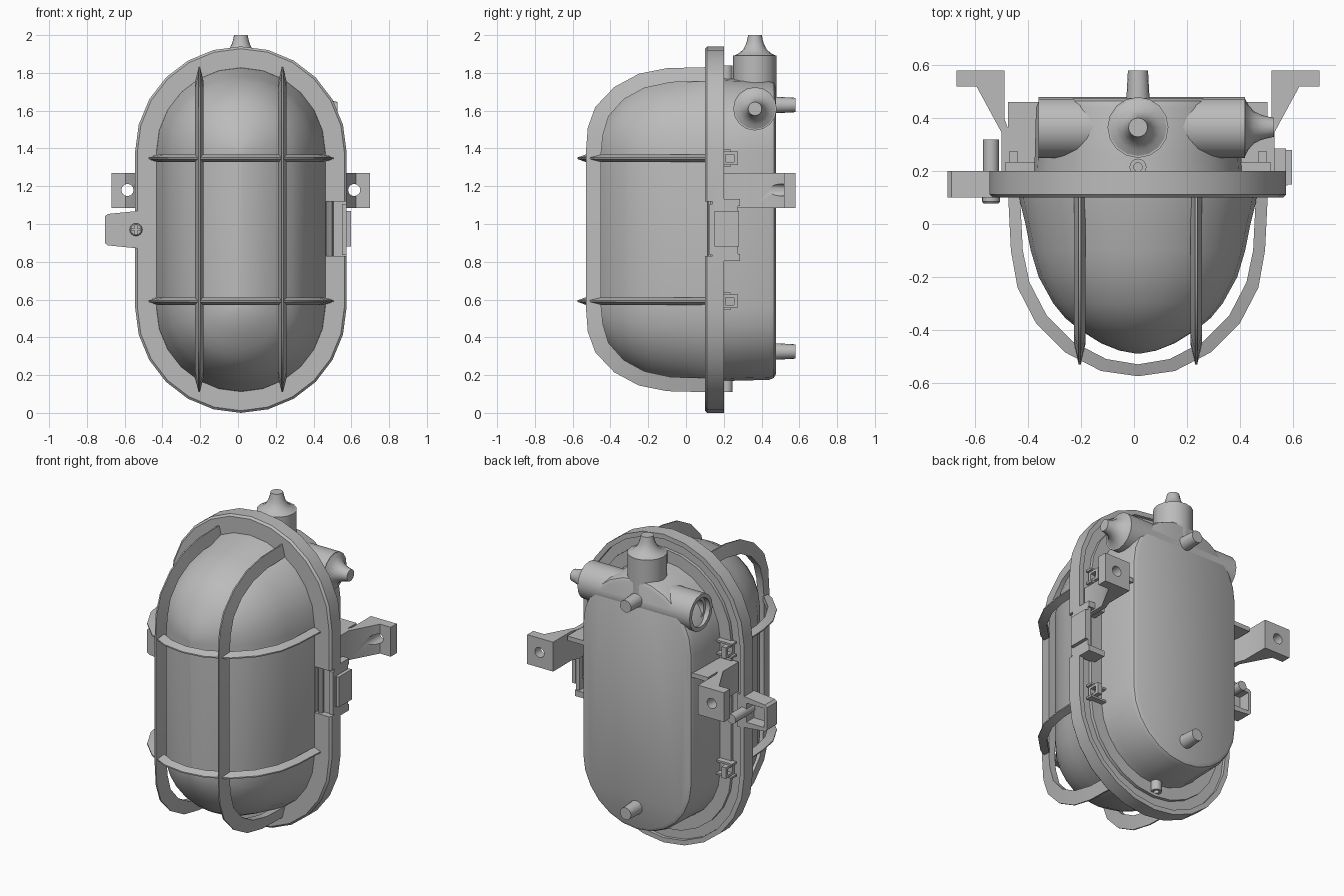
import bpy
import bmesh
from math import cos, sin, pi, radians

cube = bpy.data.objects.get("Cube")
if cube:
    bpy.data.objects.remove(cube)

CX, CZ = 0.015, 0.97     # centre of the lamp body
SPINE = 0.41             # half length of the straight sides

grey = bpy.data.materials.new("plain grey")
grey.use_nodes = True
colour = (0.5, 0.5, 0.5, 1)
grey.diffuse_color = colour
grey.node_tree.nodes["Principled BSDF"].inputs["Base Color"].default_value = colour
parts = []


def add_part(name, bm):
    bmesh.ops.recalc_face_normals(bm, faces=bm.faces)
    mesh = bpy.data.meshes.new(name)
    bm.to_mesh(mesh)
    bm.free()
    ob = bpy.data.objects.new(name, mesh)
    bpy.context.collection.objects.link(ob)
    mesh.materials.append(grey)
    parts.append(ob)
    return ob


def loft(name, rings, loop=False):
    """Skin closed rings; cap the ends, or join last to first."""
    bm = bmesh.new()
    vs = [[bm.verts.new(p) for p in ring] for ring in rings]
    n = len(vs[0])
    pairs = list(zip(vs, vs[1:])) + ([(vs[-1], vs[0])] if loop else [])
    for a, b in pairs:
        for i in range(n):
            j = (i + 1) % n
            bm.faces.new((a[i], a[j], b[j], b[i]))
    if not loop:
        bm.faces.new(vs[0])
        bm.faces.new(vs[-1])
    return add_part(name, bm)


def stadium(r, y, seg=12):
    pts = []
    for side in (1, -1):
        for i in range(seg + 1):
            a = pi * i / seg + (0 if side > 0 else pi)
            pts.append((CX + r * cos(a), y, CZ + side * SPINE + r * sin(a)))
    return pts


def lathe(name, profile, axis, origin, seg=16):
    """Turn (radius, distance) pairs around an axis through origin."""
    rings = []
    for r, t in profile:
        ring = []
        for i in range(seg):
            p = [r * cos(2 * pi * i / seg), r * sin(2 * pi * i / seg)]
            p.insert("xyz".index(axis), t)
            ring.append([p[k] + origin[k] for k in range(3)])
        rings.append(ring)
    return loft(name, rings)


def prism(name, outline, z0, z1):
    return loft(name, [[(x, y, z) for x, y in outline] for z in (z0, z1)])


def box(name, x0, x1, y0, y1, z0, z1):
    return prism(name, [(x0, y0), (x1, y0), (x1, y1), (x0, y1)], z0, z1)


def cut(target, cutter):
    mod = target.modifiers.new("cut", 'BOOLEAN')
    mod.operation = 'DIFFERENCE'
    mod.solver = 'EXACT'
    mod.object = cutter
    bpy.context.view_layer.objects.active = target
    bpy.ops.object.modifier_apply(modifier=mod.name)
    parts.remove(cutter)
    bpy.data.objects.remove(cutter)


def guard_bar(name, outer, inner, place, width):
    """Bar tapering outward to a thin edge, mirrored about its middle."""
    def full(path):
        return path + [(-u, y) for u, y in reversed(path)][1 if path[-1][0] == 0 else 0:]
    rings = []
    for (ou, oy), (iu, iy) in zip(full(outer), full(inner)):
        rings.append([place(iu, iy, -width / 2), place(iu, iy, width / 2),
                      place(ou, oy, 0.004), place(ou, oy, -0.004)])
    loft(name, rings)


# Domed cover
dome = [(0.45, 0.12), (0.445, 0.08), (0.425, 0), (0.405, -0.1), (0.375, -0.2),
        (0.32, -0.3), (0.275, -0.355), (0.22, -0.4), (0.14, -0.45),
        (0.07, -0.478), (0.005, -0.49)]
loft("domed_cover", [stadium(r, y) for r, y in dome])

# Front frame with a shallow channel in its back, notched for the latch
frame = [(0.40, 0.1), (0.548, 0.1), (0.56, 0.112), (0.56, 0.2), (0.53, 0.2),
         (0.53, 0.18), (0.47, 0.18), (0.47, 0.2), (0.37, 0.2)]
rim = loft("front_frame", [stadium(r, y) for r, y in frame], loop=True)
cut(rim, box("notch_cutter", 0.465, 0.7, 0.05, 0.14, 0.83, 1.12))

# Rear housing
shell = [(0.395, 0.18), (0.39, 0.25), (0.385, 0.44), (0.375, 0.465), (0.355, 0.476)]
loft("rear_housing", [stadium(r, y) for r, y in shell])

# Guard cage
tall_out = [(0.86, 0.1), (0.855, -0.1), (0.825, -0.25), (0.755, -0.38),
            (0.65, -0.48), (0.54, -0.52), (0.41, -0.53)]
tall_in = [(0.785, 0.1), (0.78, -0.08), (0.75, -0.22), (0.69, -0.33),
           (0.6, -0.41), (0.5, -0.44), (0.4, -0.45)]
wide_out = [(0.49, 0.1), (0.48, -0.1), (0.455, -0.24), (0.385, -0.375),
            (0.275, -0.485), (0.14, -0.555), (0, -0.575)]
wide_in = [(0.445, 0.1), (0.435, -0.1), (0.41, -0.22), (0.345, -0.345),
           (0.245, -0.445), (0.12, -0.51), (0, -0.53)]
for tag, s in (("left", 1), ("right", -1)):
    guard_bar("upright_guard_" + tag, tall_out, tall_in,
              lambda u, y, w: (CX + s * 0.22 + w, y, CZ + u), 0.045)
for tag, s in (("upper", 1), ("lower", -1)):
    z = CZ + s * 0.378
    guard_bar("cross_guard_" + tag, wide_out, wide_in,
              lambda u, y, w: (CX + u, y, z + w), 0.04)
    # Clips behind the frame that hold the cross guards
    for side in (1, -1):
        for dz in (-0.04, 0.04):
            a, b = sorted((CX + side * 0.39, CX + side * 0.50))
            box("clip_prong", a, b, 0.19, 0.235, z + dz - 0.006, z + dz + 0.006)
        a, b = sorted((CX + side * 0.455, CX + side * 0.485))
        clip = box("clip_loop", a, b, 0.19, 0.275, z - 0.035, z + 0.035)
        cut(clip, box("clip_cutter", a - 0.1, b + 0.1, 0.21, 0.255, z - 0.02, z + 0.02))

# Cable entries with flared glands
flare = [(0.108, 0), (0.085, 0.012), (0.062, 0.032), (0.048, 0.06),
         (0.042, 0.08), (0.036, 0.108)]
lathe("side_conduit", [(0.001, -0.2), (0.07, -0.2), (0.07, -0.33), (0.09, -0.33),
                       (0.09, -0.36), (0.115, -0.36), (0.115, 0.42), (0.001, 0.42)],
      "x", (0, 0.365, 1.61))
lathe("side_gland", flare, "x", (0.42, 0.365, 1.61))
lathe("top_conduit", [(0.115, 1.6), (0.115, 1.892)], "z", (CX, 0.365, 0))
lathe("top_gland", flare, "z", (CX, 0.365, 1.892))

# Back pins and small drain tubes
for z in (0.325, 1.63):
    lathe("back_pin", [(0.045, 0.45), (0.038, 0.58)], "y", (CX, 0, z))
for z0, z1, end in ((0.11, 0.21, 0.08), (1.74, 1.84, 1.87)):
    tube = lathe("drain_tube", [(0.032, z0), (0.032, z1)], "z", (CX, 0.215, 0))
    cut(tube, lathe("drain_cutter", [(0.016, end), (0.016, end + 0.06 if z0 < 1 else end - 0.06)],
                    "z", (CX, 0.215, 0)))

# Wall brackets
arm = [(0.505, 0.58), (0.685, 0.58), (0.685, 0.52), (0.61, 0.52),
       (0.515, 0.345), (0.515, 0.19), (0.485, 0.19), (0.485, 0.345), (0.505, 0.4)]
web = [(0.36, 0.19), (0.49, 0.19), (0.49, 0.46), (0.36, 0.46)]
for tag, s in (("left", 1), ("right", -1)):
    bracket = prism("wall_bracket_" + tag, [(CX + s * x, y) for x, y in arm], 1.085, 1.27)
    slot = lathe("slot_cutter", [(0.032, 0.4), (0.032, 0.7)], "y", (CX + s * 0.6, 0, 1.18))
    cut(bracket, slot)
    prism("bracket_web_" + tag, [(CX + s * x, y) for x, y in web], 1.24, 1.268)

# Screw tab: hollow from behind
tab_outline = [(-0.5, 0.865), (-0.54, 0.872), (-0.69, 0.887), (-0.705, 0.9),
               (-0.705, 1.04), (-0.69, 1.053), (-0.54, 1.068), (-0.5, 1.075)]
tab = loft("screw_tab", [[(x, y, z) for x, z in tab_outline] for y in (0.1, 0.2)])
cut(tab, box("tab_cutter", -0.685, -0.56, 0.125, 0.3, 0.91, 1.03))
lathe("screw_post", [(0.03, 0.11), (0.03, 0.32)], "y", (-0.54, 0, 0.97), 12)
head = lathe("screw_head", [(0.028, 0.078), (0.034, 0.085), (0.034, 0.11)],
             "y", (-0.54, 0, 0.97))
cut(head, box("cross_cutter", -0.565, -0.515, 0.05, 0.088, 0.965, 0.975))
cut(head, box("cross_cutter", -0.545, -0.535, 0.05, 0.088, 0.945, 0.995))

# Latch
for z in (0.83, 1.12):
    box("latch_ear", 0.46, 0.575, 0.19, 0.285, z - 0.025, z + 0.012)
catch = box("latch_frame", 0.55, 0.575, 0.125, 0.275, 0.835, 1.105)
cut(catch, box("latch_cutter", 0.5, 0.6, 0.16, 0.24, 0.9, 1.05))
box("latch_grip", 0.575, 0.597, 0.15, 0.28, 0.88, 1.07)
box("latch_arm", 0.52, 0.58, 0.145, 0.165, 0.88, 1.07)
lathe("latch_hinge", [(0.018, 0.83), (0.018, 1.12)], "z", (0.487, 0.13, 0), 10)

# Smooth curved faces, keep hard edges
bpy.ops.object.select_all(action='DESELECT')
for ob in parts:
    ob.select_set(True)
bpy.context.view_layer.objects.active = parts[0]
bpy.ops.object.shade_smooth_by_angle(angle=radians(32))
